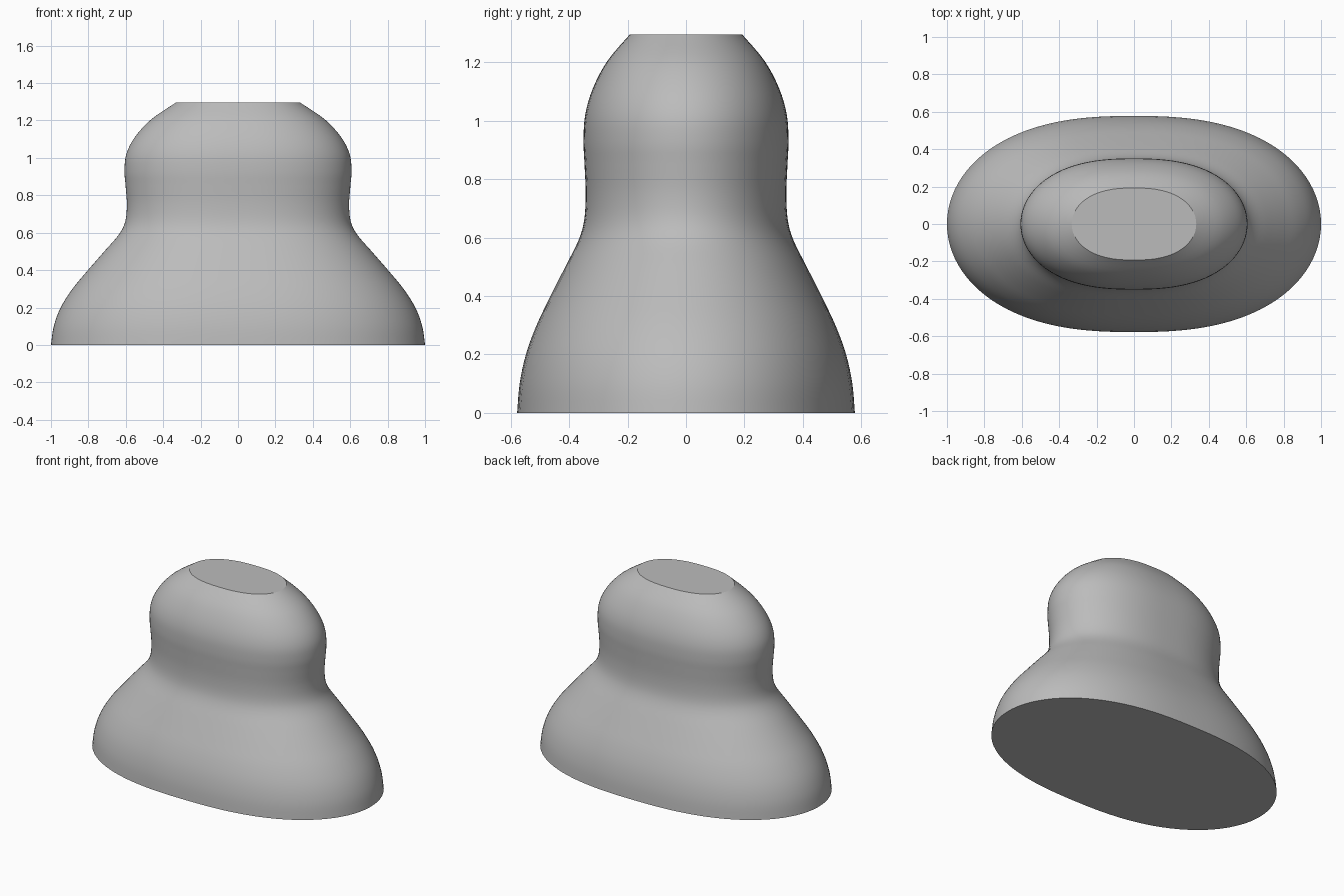
import bpy, bmesh
from math import sin, cos, pi, copysign

cube = bpy.data.objects.get("Cube")
if cube:
    bpy.data.objects.remove(cube)

SEGMENTS = 96
DEPTH_RATIO = 0.578
STEPS = 4

# Side profile: half width and height
PROFILE = [(1.0, 0), (0.985, 0.1), (0.948, 0.2), (0.885, 0.3), (0.802, 0.4),
           (0.715, 0.5), (0.637, 0.59), (0.603, 0.66), (0.594, 0.75),
           (0.601, 0.85), (0.607, 0.93), (0.597, 1.02), (0.552, 1.11),
           (0.465, 1.205), (0.333, 1.295)]


def smooth_profile(points, steps):
    """Catmull-Rom curve through the profile points."""
    ext = [points[0]] + points + [points[-1]]
    out = []
    for a, b, c, d in zip(ext, ext[1:], ext[2:], ext[3:]):
        for i in range(steps):
            t = i / steps
            out.append(tuple(
                0.5 * (2 * q + (r - p) * t + (2 * p - 5 * q + 4 * r - s) * t * t
                       + (3 * q - p - 3 * r + s) * t ** 3)
                for p, q, r, s in zip(a, b, c, d)))
    return out + [points[-1]]


def outline(k):
    """Rounded oval, flatter along the front and back."""
    a = 2 * pi * k / SEGMENTS
    return copysign(abs(cos(a)) ** 0.8, cos(a)), DEPTH_RATIO * sin(a)


# Body lofted from scaled ovals, closed by flat caps
bm = bmesh.new()
rings = [[bm.verts.new((r * x, r * y, z)) for x, y in map(outline, range(SEGMENTS))]
         for r, z in smooth_profile(PROFILE, STEPS)]
for low, high in zip(rings, rings[1:]):
    for k in range(SEGMENTS):
        n = (k + 1) % SEGMENTS
        bm.faces.new((low[k], low[n], high[n], high[k]))
bm.faces.new(rings[0][::-1])
bm.faces.new(rings[-1])
mesh = bpy.data.meshes.new("body")
bm.to_mesh(mesh)
bm.free()
body = bpy.data.objects.new("body", mesh)
bpy.context.collection.objects.link(body)

# Plain grey finish
grey = bpy.data.materials.new("plain_grey")
grey.use_nodes = True
colour = (0.5, 0.5, 0.5, 1)
grey.diffuse_color = colour
grey.node_tree.nodes["Principled BSDF"].inputs["Base Color"].default_value = colour
mesh.materials.append(grey)

# Smooth sides with crisp cap edges
bpy.ops.object.select_all(action="DESELECT")
body.select_set(True)
bpy.context.view_layer.objects.active = body
bpy.ops.object.shade_smooth_by_angle(angle=pi / 6)
